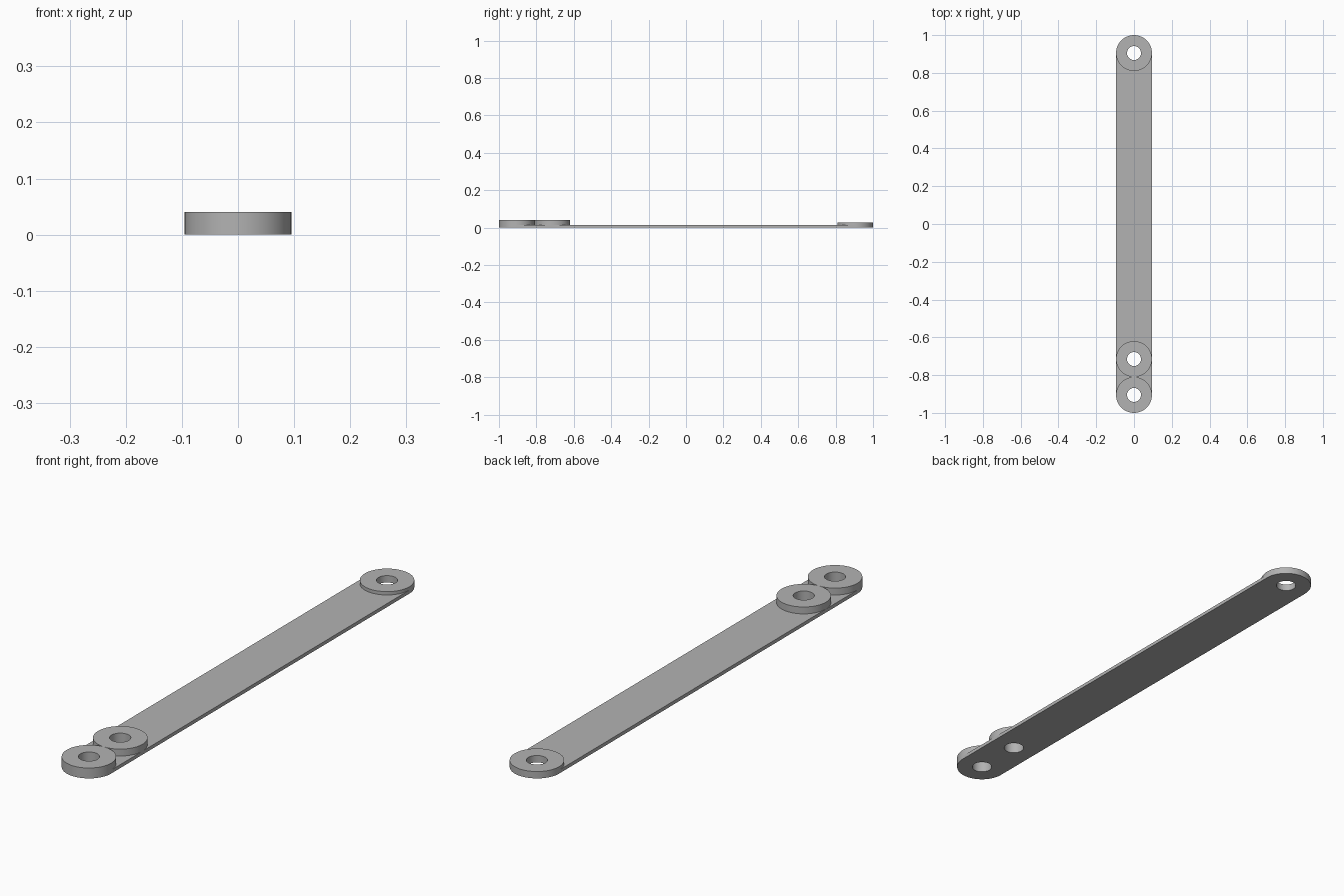
import bpy, bmesh, math

if "Cube" in bpy.data.objects:
    bpy.data.objects.remove(bpy.data.objects["Cube"])

R, HOLE = 0.095, 0.037          # outer radius of the rounded ends, hole radius
BAR_TOP = 0.0135
FRONT_Y, MID_Y, BACK_Y = -0.905, -0.715, 0.905
SEG = 64

grey = bpy.data.materials.new("grey")
grey.diffuse_color = (0.45, 0.45, 0.45, 1)
grey.use_nodes = True
grey.node_tree.nodes["Principled BSDF"].inputs["Base Color"].default_value = grey.diffuse_color


def arc(cy, r, start, sweep, n):
    """Points along an arc centred on (0, cy)."""
    return [(r * math.cos(start + sweep * i / n), cy + r * math.sin(start + sweep * i / n))
            for i in range(n + 1)]


def circle(cy, r):
    return arc(cy, r, 0, 2 * math.pi, SEG)[:-1]


def plate(name, loops, z0, z1):
    """Extrude a flat outline with holes from z0 to z1."""
    curve = bpy.data.curves.new(name, 'CURVE')
    curve.dimensions = '2D'
    curve.fill_mode = 'BOTH'
    curve.extrude = (z1 - z0) / 2
    for pts in loops:
        s = curve.splines.new('POLY')
        s.points.add(len(pts) - 1)
        for p, (x, y) in zip(s.points, pts):
            p.co = (x, y, 0, 1)
        s.use_cyclic_u = True
    tmp = bpy.data.objects.new(name + "_outline", curve)
    bpy.context.collection.objects.link(tmp)
    bpy.context.view_layer.update()
    mesh = bpy.data.meshes.new_from_object(tmp.evaluated_get(bpy.context.evaluated_depsgraph_get()))
    bpy.data.objects.remove(tmp)

    # weld caps to walls and place at height
    bm = bmesh.new()
    bm.from_mesh(mesh)
    bmesh.ops.remove_doubles(bm, verts=bm.verts, dist=1e-5)
    bmesh.ops.recalc_face_normals(bm, faces=bm.faces)
    bmesh.ops.translate(bm, verts=bm.verts, vec=(0, 0, (z0 + z1) / 2))
    bm.to_mesh(mesh)
    bm.free()

    mesh.materials.clear()
    mesh.materials.append(grey)
    obj = bpy.data.objects.new(name, mesh)
    bpy.context.collection.objects.link(obj)
    bpy.ops.object.select_all(action='DESELECT')
    obj.select_set(True)
    bpy.context.view_layer.objects.active = obj
    bpy.ops.object.shade_smooth_by_angle(angle=math.radians(30))


# long flat bar with rounded ends and three holes
outline = arc(BACK_Y, R, 0, math.pi, SEG // 2) + arc(FRONT_Y, R, math.pi, math.pi, SEG // 2)
plate("bar", [outline] + [circle(y, HOLE) for y in (FRONT_Y, MID_Y, BACK_Y)], 0, BAR_TOP)

# raised ring bosses around the holes
for name, y, top in (("front_boss", FRONT_Y, 0.04),
                     ("middle_boss", MID_Y, 0.04),
                     ("back_boss", BACK_Y, 0.0265)):
    plate(name, [circle(y, R), circle(y, HOLE)], BAR_TOP, top)
